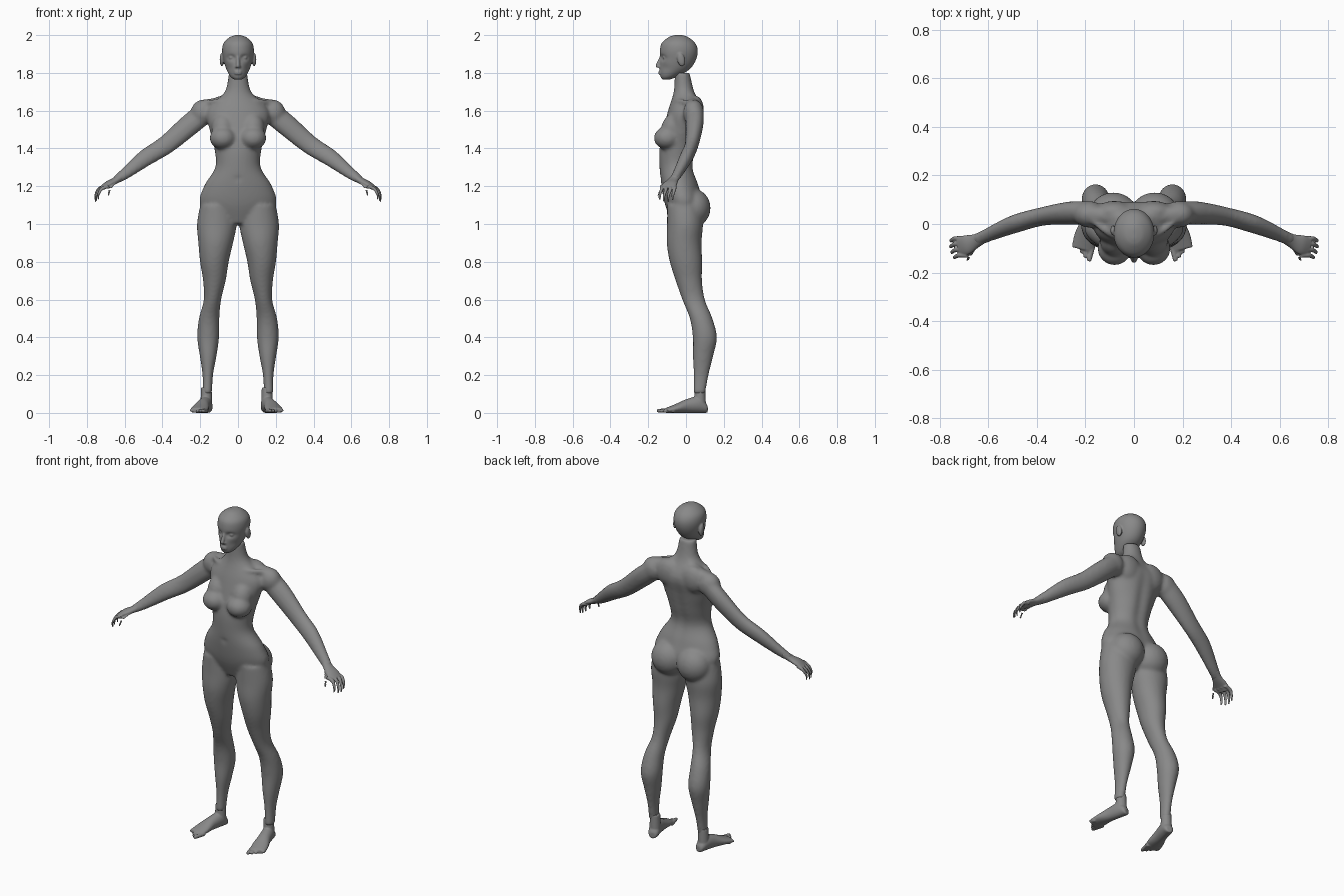
import bpy, bmesh, math
from mathutils import Vector, Matrix

if "Cube" in bpy.data.objects:
    bpy.data.objects.remove(bpy.data.objects["Cube"])

grey = bpy.data.materials.new("matte_grey")
grey.use_nodes = True
colour = (.25, .25, .25, 1)
grey.diffuse_color = colour
grey.node_tree.nodes["Principled BSDF"].inputs["Base Color"].default_value = colour

RIGHTWARD, BACKWARD, UPWARD = Matrix.Identity(3)


def smooth_path(stations, steps=5):
    """Catmull-Rom curve through the stations."""
    points = [Vector(station) for station in stations]
    points = [points[0]] + points + [points[-1]]
    path = []
    for before, start, end, after in zip(points, points[1:], points[2:], points[3:]):
        leave, arrive = (end - before) / 2, (after - start) / 2
        for step in range(steps):
            t = step / steps
            blend = t * t * (3 - 2 * t)
            path.append(start.lerp(end, blend) + leave * t * (1 - t) ** 2 - arrive * t * t * (1 - t))
    return path + [points[-1]]


def loft(bm, stations, across=RIGHTWARD, along=BACKWARD, sides=32):
    """Closed tube; a station is a centre and its radii across and along."""
    rings = []
    for x, y, z, wide, deep in smooth_path(stations):
        ring = []
        for index in range(sides):
            angle = math.tau * index / sides
            offset = across * wide * math.cos(angle) + along * deep * math.sin(angle)
            ring.append(bm.verts.new(Vector((x, y, z)) + offset))
        rings.append(ring)
    for lower, upper in zip(rings, rings[1:]):
        for index in range(sides):
            bm.faces.new((lower[index], lower[index - 1], upper[index - 1], upper[index]))
    bm.faces.new(rings[0])
    bm.faces.new(rings[-1])


def rod(bm, points, thick, thin, across=RIGHTWARD, along=BACKWARD):
    """Round tube that tapers evenly along its points."""
    last = len(points) - 1
    stations = []
    for index, point in enumerate(points):
        radius = thick + (thin - thick) * index / last
        stations.append((*point, radius, radius))
    loft(bm, stations, across, along, sides=16)


def ball(bm, centre, radii, tilt=0):
    placing = Matrix.Translation(centre) @ Matrix.Rotation(tilt, 4, 'X')
    bmesh.ops.create_uvsphere(bm, u_segments=32, v_segments=20, radius=1,
                              matrix=placing @ Matrix.Diagonal((*radii, 1)))


def press(bm, x, z, width, height, depth, split, front=True):
    """Push the surface in front of (or behind) the split, equally on both sides."""
    for vert in bm.verts:
        if (vert.co.y < split) == front:
            far = Vector(((abs(vert.co.x) - x) / width, (vert.co.z - z) / height))
            vert.co.y += depth * math.exp(-far.length_squared)


def skin(bm, name, voxel, passes, symmetric=False, flip=False):
    """Blend the pieces into one smooth surface."""
    if flip:
        bmesh.ops.scale(bm, vec=(-1, 1, 1), verts=bm.verts)
    bmesh.ops.recalc_face_normals(bm, faces=bm.faces)
    mesh = bpy.data.meshes.new(name)
    bm.to_mesh(mesh)
    bm.free()
    mesh.materials.append(grey)
    part = bpy.data.objects.new(name, mesh)
    bpy.context.collection.objects.link(part)
    if symmetric:
        mirror = part.modifiers.new("mirror", 'MIRROR')
        mirror.use_mirror_merge = False
    blend = part.modifiers.new("blend", 'REMESH')
    blend.mode = 'VOXEL'
    blend.voxel_size = voxel
    blend.use_smooth_shade = True
    soften = part.modifiers.new("soften", 'SMOOTH')
    soften.iterations = passes
    return part


# torso and neck, in equal steps upward from the crotch
bm = bmesh.new()
widths = (.09, .2, .18, .12, .125, .15, .165, .07, .05)
centres = (-.02, -.01, -.03, -.05, -.04, -.02, 0, -.01, -.02)
depths = (.05, .1, .1, .09, .1, .1, .095, .055, .04)
loft(bm, [(0, centre, 1 + step / 10, width, depth) for step, (width, centre, depth)
          in enumerate(zip(widths, centres, depths))], sides=64)
# spine groove and navel
press(bm, 0, 1.4, .03, .2, -.012, 0, front=False)
press(bm, 0, 1.24, .012, .012, .012, -.05)
# bust, buttock, shoulder, shoulder blade
ball(bm, (.08, -.1, 1.455), (.07, .07, .06))
ball(bm, (.08, -.07, 1.51), (.06, .06, .08), tilt=-.35)
ball(bm, (.085, .04, 1.085), (.1, .09, .1))
ball(bm, (.185, .04, 1.59), (.065, .055, .068))
ball(bm, (.08, .05, 1.6), (.08, .045, .08))
# collar bone and the slope from neck to shoulder
rod(bm, [(.02, -.06, 1.64), (.1, -.04, 1.65), (.18, .02, 1.64)], .012, .015, BACKWARD, UPWARD)
rod(bm, [(.02, .01, 1.69), (.1, .03, 1.64), (.18, .04, 1.62)], .03, .04, BACKWARD, UPWARD)

# leg, in equal steps down from the hip
middles = (.11, .112, .118, .125, .125, .135, .153, .158, .158, .16, .163)
widths = (.09, .105, .092, .076, .06, .046, .054, .058, .044, .028, .026)
centres = (-.01, -.005, -.01, 0, .015, .04, .08, .1, .09, .08, .07)
depths = (.09, .095, .092, .086, .07, .06, .06, .064, .054, .04, .032)
loft(bm, [(middle, centre, 1.1 - step / 10, width, depth) for step, (middle, centre, width, depth)
          in enumerate(zip(middles, centres, widths, depths))])

# arm
loft(bm, [(.15, .045, 1.61, .05, .055), (.25, .045, 1.53, .05, .057), (.38, .03, 1.42, .038, .05),
          (.49, 0, 1.35, .037, .045), (.6, -.045, 1.265, .028, .03), (.65, -.07, 1.23, .026, .02)],
     Vector((.3, .95, 0)), Vector((.6, 0, .8)))
skin(bm, "body", .009, 8, symmetric=True)

# head, from chin to crown
bm = bmesh.new()
loft(bm, [(0, -.105, 1.765, .02, .02), (0, -.09, 1.78, .04, .045), (0, -.06, 1.82, .062, .08),
          (0, -.042, 1.87, .077, .095), (0, -.038, 1.92, .084, .1), (0, -.04, 1.96, .075, .087),
          (0, -.04, 1.99, .042, .05), (0, -.04, 2, .01, .02)], sides=96)
# eye sockets and cheeks
press(bm, .034, 1.88, .02, .012, .016, -.06)
press(bm, .05, 1.825, .02, .02, .007, -.06)
# eye, ear, nostril
ball(bm, (.034, -.112, 1.88), (.015, .012, .009))
ball(bm, (.086, -.026, 1.87), (.011, .02, .036), tilt=.2)
ball(bm, (.009, -.14, 1.832), (.008, .009, .006))
# nose and lips
rod(bm, [(0, -.13, 1.89), (0, -.14, 1.865), (0, -.15, 1.84), (0, -.145, 1.828)], .008, .012)
for height in (1.796, 1.806):
    ball(bm, (0, -.137, height), (.02, .009, .005))
skin(bm, "head", .0045, 4, symmetric=True)


def build_hand(name, flip):
    bm = bmesh.new()
    across, up = Vector((.25, .97, 0)), Vector((.55, 0, .83))
    # palm
    loft(bm, [(.615, -.05, 1.255, .025, .023), (.65, -.07, 1.23, .029, .018),
              (.69, -.086, 1.21, .04, .016), (.72, -.094, 1.19, .039, .012)], across, up)
    # four bent fingers
    for finger in range(4):
        knuckle = Vector((.7 - finger * .005, -.06 - finger * .023, 1.2))
        reach = 1 if finger in (1, 2) else .9
        bends = [(0, 0, 0), (.04, 0, -.015), (.06, -.01, -.05), (.06, -.012, -.08)]
        rod(bm, [knuckle + reach * Vector(bend) for bend in bends], .011, .006, across, up)
    # thumb
    rod(bm, [(.645, -.08, 1.228), (.668, -.115, 1.205), (.68, -.137, 1.18), (.686, -.15, 1.15)],
        .014, .006, RIGHTWARD, Vector((0, .6, .8)))
    skin(bm, name, .0035, 3, flip=flip)


def build_foot(name, flip):
    bm = bmesh.new()
    forward, outward = Vector((.24, -.97, 0)), Vector((.97, .24, 0))

    def from_heel(distance, sideways, height):
        return Vector((.155, .112, height)) + forward * distance + outward * sideways

    # sole and instep: distance, half width, half height
    shape = [(0, .016, .018), (.012, .028, .028), (.05, .034, .043), (.11, .036, .037),
             (.17, .046, .024), (.225, .045, .013)]
    loft(bm, [(*from_heel(distance, .004, tall), wide, tall) for distance, wide, tall in shape],
         outward, UPWARD)
    # ankle
    rod(bm, [from_heel(.04, .003, height) for height in (.04, .09, .135)], .032, .028, outward, forward)
    # toes
    for toe in range(5):
        sideways, radius = toe * .0185 - .034, .012 - toe * .001
        tip = .265 - toe * .009 - toe * toe * .0015
        rod(bm, [from_heel(distance, sideways, radius) for distance in (.19, tip - .01, tip)],
            radius, radius * .7, outward, UPWARD)
    return skin(bm, name, .0045, 3, flip=flip)


for side, flip in (("right", True), ("left", False)):
    build_hand(side + "_hand", flip)
    foot = build_foot(side + "_foot", flip)
# the left foot sits slightly inward of its shin
foot.location.x = -.014
